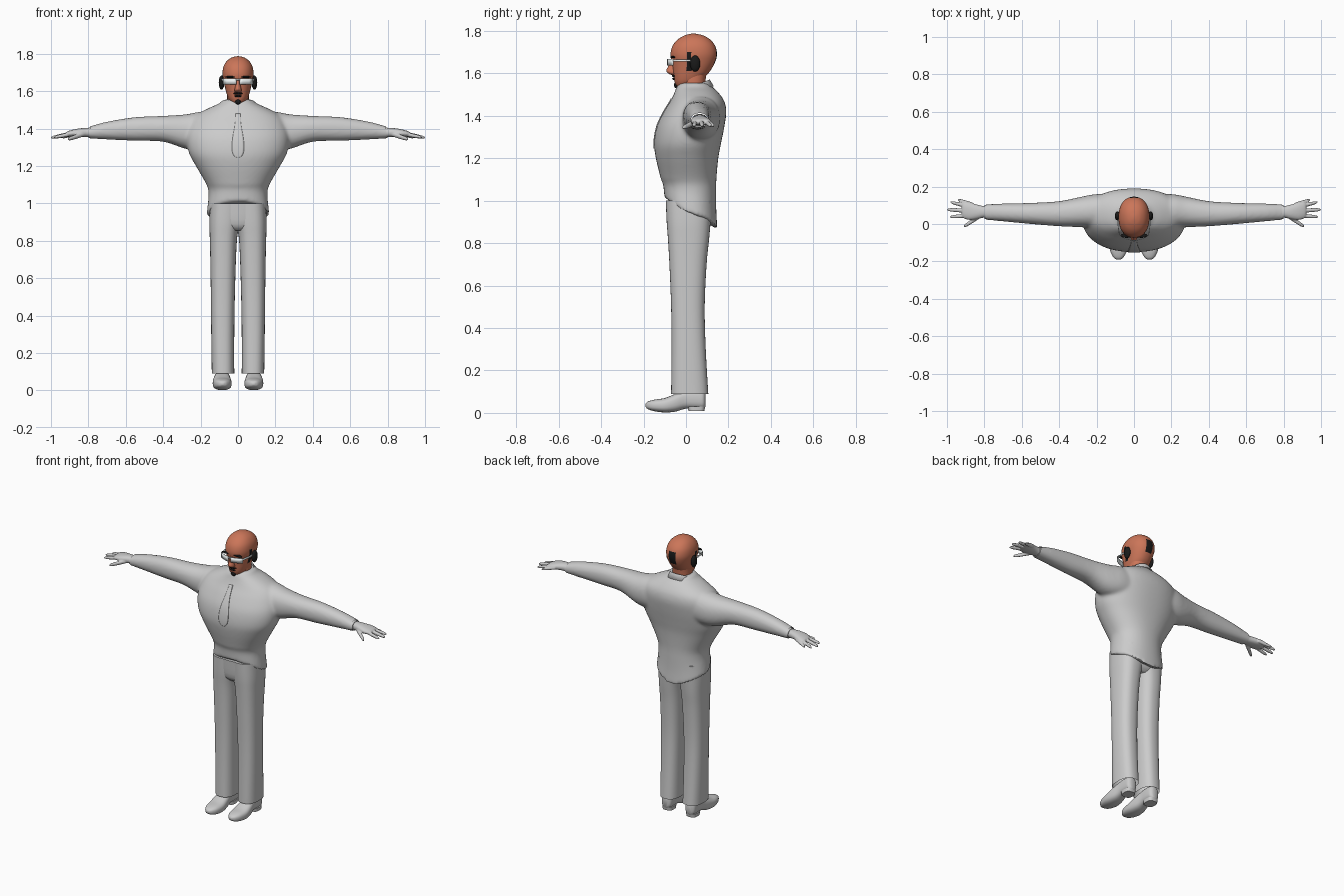
import bpy, bmesh, math
from mathutils import Vector
from mathutils.bvhtree import BVHTree

if "Cube" in bpy.data.objects:
    bpy.data.objects.remove(bpy.data.objects["Cube"])


def material(name, rgb):
    m = bpy.data.materials.new(name)
    m.diffuse_color = (*rgb, 1)
    m.use_nodes = True
    m.node_tree.nodes["Principled BSDF"].inputs["Base Color"].default_value = m.diffuse_color
    return m


SKIN = material("skin", (0.6, 0.18, 0.1))
BLACK = material("black", (0.01, 0.01, 0.01))
LENS = material("lens", (0.85, 0.9, 0.9))


def finish(name, bm, mat=None, mirror=False):
    bmesh.ops.recalc_face_normals(bm, faces=bm.faces)
    me = bpy.data.meshes.new(name)
    bm.to_mesh(me)
    bm.free()
    o = bpy.data.objects.new(name, me)
    bpy.context.collection.objects.link(o)
    if mat:
        me.materials.append(mat)
    if mirror:
        o.modifiers.new("mirror", 'MIRROR')
    return o


def spline(secs, k):
    """Catmull-Rom interpolation through the given sections."""
    out = []
    for i in range(len(secs) - 1):
        q = [secs[max(0, min(len(secs) - 1, j))] for j in range(i - 1, i + 3)]
        for s in range(k):
            u = s / k
            out.append([0.5 * (2 * b + (c - a) * u + (2 * a - 5 * b + 4 * c - d) * u * u
                               + (3 * b - a - 3 * c + d) * u ** 3) for a, b, c, d in zip(*q)])
    return out + [list(secs[-1])]


def loft(name, axis, secs, p=2.2, n=40, k=4, cap0=True, mat=None, mirror=False):
    """Rounded rings along an axis; section = (t, a_min, a_max, b_min, b_max)."""
    bm = bmesh.new()
    rings = []
    for t, a0, a1, b0, b1 in spline(secs, k):
        ring = []
        for i in range(n):
            w = 2 * math.pi * i / n
            c, s = math.cos(w), math.sin(w)
            a = (a0 + a1) / 2 + (a1 - a0) / 2 * math.copysign(abs(c) ** (2 / p), c)
            b = (b0 + b1) / 2 + (b1 - b0) / 2 * math.copysign(abs(s) ** (2 / p), s)
            ring.append(bm.verts.new({'z': (a, b, t), 'x': (t, a, b), 'y': (a, t, b)}[axis]))
        rings.append(ring)
    for r, q in zip(rings, rings[1:]):
        for i in range(n):
            bm.faces.new((r[i], r[(i + 1) % n], q[(i + 1) % n], q[i]))
    if cap0:
        bm.faces.new(rings[0])
    bm.faces.new(rings[-1])
    return finish(name, bm, mat, mirror)


def strip(name, rows, thick, mat=None, mirror=False):
    """Sheet from a grid of points, given thickness."""
    bm = bmesh.new()
    g = [[bm.verts.new(p) for p in r] for r in rows]
    for r, q in zip(g, g[1:]):
        for i in range(len(r) - 1):
            bm.faces.new((r[i], r[i + 1], q[i + 1], q[i]))
    o = finish(name, bm, mat, mirror)
    s = o.modifiers.new("thickness", 'SOLIDIFY')
    s.thickness, s.offset = thick, 0
    return o


def blob(name, loc, size, mat=None, mirror=False):
    bm = bmesh.new()
    bmesh.ops.create_uvsphere(bm, u_segments=20, v_segments=12, radius=1)
    for v in bm.verts:
        v.co = Vector(loc) + v.co * Vector(size)
    return finish(name, bm, mat, mirror)


def fuse(name, parts, voxel, smooth):
    """Join closed parts into one smooth skin."""
    bpy.ops.object.select_all(action='DESELECT')
    for o in parts:
        o.select_set(True)
    bpy.context.view_layer.objects.active = parts[0]
    bpy.ops.object.join()
    o = parts[0]
    o.name = name
    m = o.modifiers.new("skin", 'REMESH')
    m.mode, m.voxel_size = 'VOXEL', voxel
    m = o.modifiers.new("soften", 'SMOOTH')
    m.factor, m.iterations = 0.5, smooth
    me = bpy.data.meshes.new_from_object(o.evaluated_get(bpy.context.evaluated_depsgraph_get()))
    o.modifiers.clear()
    o.data = me
    return o


def zsec(z, hx, y0, y1):
    return (z, -hx, hx, y0, y1)


# Jacket: torso with a curved hem, plus two sleeves
torso = loft("torso", 'z', [zsec(*s) for s in (
    (.935, .168, -.102, .148), (.99, .162, -.104, .143), (1.05, .157, -.108, .142),
    (1.1, .168, -.118, .143), (1.2, .225, -.142, .152), (1.27, .262, -.15, .165),
    (1.35, .275, -.137, .181), (1.42, .262, -.104, .19), (1.47, .228, -.073, .18),
    (1.51, .155, -.054, .152), (1.535, .1, -.045, .125), (1.555, .08, -.03, .11))], n=64)
for v in torso.data.vertices:
    if v.co.z < 1.1:
        t = (v.co.y - .02) / .125
        rise = .085 * abs(t) ** 1.3 if t < 0 else -.065 * t ** 3
        v.co.z += rise * (1.1 - v.co.z) / .165
arm = [(.08, -.02, .16, 1.29, 1.49), (.2, -.02, .16, 1.285, 1.49), (.28, -.017, .146, 1.292, 1.476),
       (.4, -.012, .122, 1.33, 1.468), (.55, 0, .113, 1.335, 1.461), (.7, .014, .109, 1.342, 1.437),
       (.79, .022, .106, 1.347, 1.413), (.83, .024, .105, 1.348, 1.408)]
sleeves = [loft("sleeve", 'x', [(s * a[0], *a[1:]) for a in arm]) for s in (1, -1)]
jacket = fuse("jacket", [torso] + sleeves, .009, 8)
bm = bmesh.new()
bm.from_mesh(jacket.data)
for s in (1, -1):
    bmesh.ops.bisect_plane(bm, geom=bm.verts[:] + bm.edges[:] + bm.faces[:],
                           plane_co=(s * .79, 0, 0), plane_no=(s, 0, 0), clear_outer=True)
bm.to_mesh(jacket.data)
surface = BVHTree.FromBMesh(bm)
bm.free()

# Tie lying on the chest
rows = []
for z, w in spline([(1.48, .012), (1.42, .016), (1.36, .027), (1.3, .033), (1.262, .026), (1.246, .008)], 4):
    row = []
    for i in range(7):
        x = w * (i / 3 - 1)
        hit = surface.ray_cast(Vector((x, -1, z)), Vector((0, 1, 0)))[0]
        row.append((x, (hit.y if hit else -.07) - .001, z))
    rows.append(row)
strip("tie", rows, .006)

# Folded shirt collar, open in front with two points
top, fold, low = [], [], []
for i in range(49):
    u = i / 48
    a, b = math.radians(5 + 350 * u), math.radians(26 + 308 * u)
    ca, cb = math.cos(a), math.cos(b)
    z = 1.534 - .034 * ca
    drop = .03 + .018 * math.exp(-(min(u, 1 - u) / .08) ** 2)
    top.append((.066 * math.sin(a), .032 - .074 * ca, z - .03))
    fold.append((.071 * math.sin(a), .032 - .08 * ca, z))
    low.append((.095 * math.sin(b), .03 - (.118 if cb > 0 else .098) * cb, 1.534 - .034 * cb - drop))
strip("shirt_collar", [top, fold, low], .006)

# Trousers
loft("trouser_leg", 'z', [(.09, .02, .14, -.07, .105), (.3, .02, .143, -.068, .093),
     (.5, .017, .145, -.07, .088), (.7, .011, .148, -.078, .097), (.82, .004, .151, -.085, .109),
     (.9, -.01, .153, -.091, .116), (1.0, -.02, .15, -.095, .124)], p=2.5, cap0=False, mirror=True)
loft("trouser_seat", 'z', [zsec(.855, .06, -.06, .085), zsec(.89, .13, -.086, .112),
                           zsec(1.0, .148, -.095, .124)], p=2.5)

# Shoes
loft("shoe", 'y', [(-.191, .075, .09, .03, .042), (-.18, .058, .108, .018, .053),
     (-.15, .041, .125, .008, .062), (-.1, .034, .135, .002, .07), (-.05, .038, .132, .006, .09),
     (0, .047, .122, .02, .11), (.05, .048, .12, .02, .115), (.08, .052, .117, .02, .11),
     (.092, .066, .102, .03, .095)], p=2.6, n=28, mirror=True)
loft("shoe_heel", 'z', [(.008, .051, .118, .012, .086), (.03, .05, .119, .008, .09)],
     p=3, n=28, k=1, mirror=True)

# Hands: palm, four fingers and a thumb
def finger(base, tip, r):
    secs = []
    for f, g in ((0, 1), (.5, 1), (.82, .85), (.95, .55), (1, .15)):
        x, y, z = (a + (b - a) * f for a, b in zip(base, tip))
        secs.append((x, y - r * g, y + r * g, z - r * g, z + r * g))
    return loft("finger", 'x', secs, p=2, n=14, k=3)


palm = loft("palm", 'x', [(.74, .034, .096, 1.353, 1.405), (.8, .034, .096, 1.354, 1.404),
     (.84, .026, .104, 1.355, 1.402), (.88, .022, .116, 1.355, 1.395), (.91, .03, .118, 1.356, 1.386),
     (.92, .04, .11, 1.36, 1.38)], n=28)
hand = fuse("hand", [palm,
    finger((.86, .105, 1.373), (.943, .13, 1.352), .0095),
    finger((.88, .092, 1.374), (.982, .117, 1.352), .0105),
    finger((.88, .07, 1.375), (1.0, .077, 1.352), .011),
    finger((.88, .045, 1.373), (.985, .038, 1.353), .0105),
    finger((.82, .045, 1.372), (.912, -.015, 1.342), .0125)], .004, 3)
hand.modifiers.new("mirror", 'MIRROR')
loft("shirt_cuff", 'x', [(.76, .027, .102, 1.35, 1.408), (.798, .028, .101, 1.351, 1.406)],
     k=1, mirror=True)

# Head, neck and nose
loft("neck", 'z', [zsec(1.46, .062, -.03, .1), zsec(1.54, .058, -.022, .09),
                   zsec(1.62, .058, -.02, .1)], mat=SKIN)
head = loft("head", 'z', [zsec(*s) for s in (
    (1.533, .02, -.034, .0), (1.54, .034, -.045, .03), (1.56, .05, -.054, .07), (1.585, .06, -.058, .092),
    (1.61, .067, -.061, .113), (1.65, .076, -.066, .136), (1.69, .083, -.073, .146),
    (1.73, .078, -.063, .137), (1.76, .061, -.038, .113), (1.778, .038, -.008, .082),
    (1.785, .017, .015, .055), (1.787, .004, .03, .04))], n=72, mat=SKIN)
loft("nose", 'z', [zsec(1.592, .009, -.069, -.04), zsec(1.6, .018, -.084, -.04),
     zsec(1.612, .018, -.093, -.04), zsec(1.635, .012, -.083, -.04), zsec(1.67, .008, -.07, -.04)],
     n=20, p=2, mat=SKIN)

# Hair patches at the temples and the back of the head
head.data.materials.append(BLACK)
for f in head.data.polygons:
    x, y, z = f.center
    temple = abs(x) > .04 and .005 < y < .027 and 1.61 < z < 1.7
    nape = abs(x) < .022 and y > .08 and 1.635 < z < 1.725
    f.material_index = int(temple or nape)

# Ears and facial hair
blob("ear", (.088, .043, 1.646), (.015, .024, .038), BLACK, True)
blob("eyebrow", (.04, -.062, 1.676), (.032, .012, .005), BLACK, True)
blob("moustache", (0, -.056, 1.588), (.026, .011, .006), BLACK)
blob("lips", (0, -.055, 1.574), (.02, .01, .006), BLACK)
blob("goatee", (0, -.043, 1.544), (.016, .014, .015), BLACK)

# Glasses: wrapped lenses, bridge and side arms
strip("lens", [[(x, -.087 + 4.5 * x * x, z) for x in (.008, .025, .042, .06, .078)]
               for z in (1.636, 1.668)], .004, LENS, True)
strip("glasses_bridge", [[(x, -.088, z) for x in (-.01, .01)] for z in (1.657, 1.665)], .004, LENS)
strip("glasses_arm", [[(.078, -.06, z), (.085, -.01, z), (.086, .04, z)] for z in (1.655, 1.665)],
      .004, LENS, True)

# Smooth shading with sharp edges kept
bpy.ops.object.select_all(action='SELECT')
bpy.context.view_layer.objects.active = head
bpy.ops.object.shade_smooth_by_angle(angle=math.radians(45))
